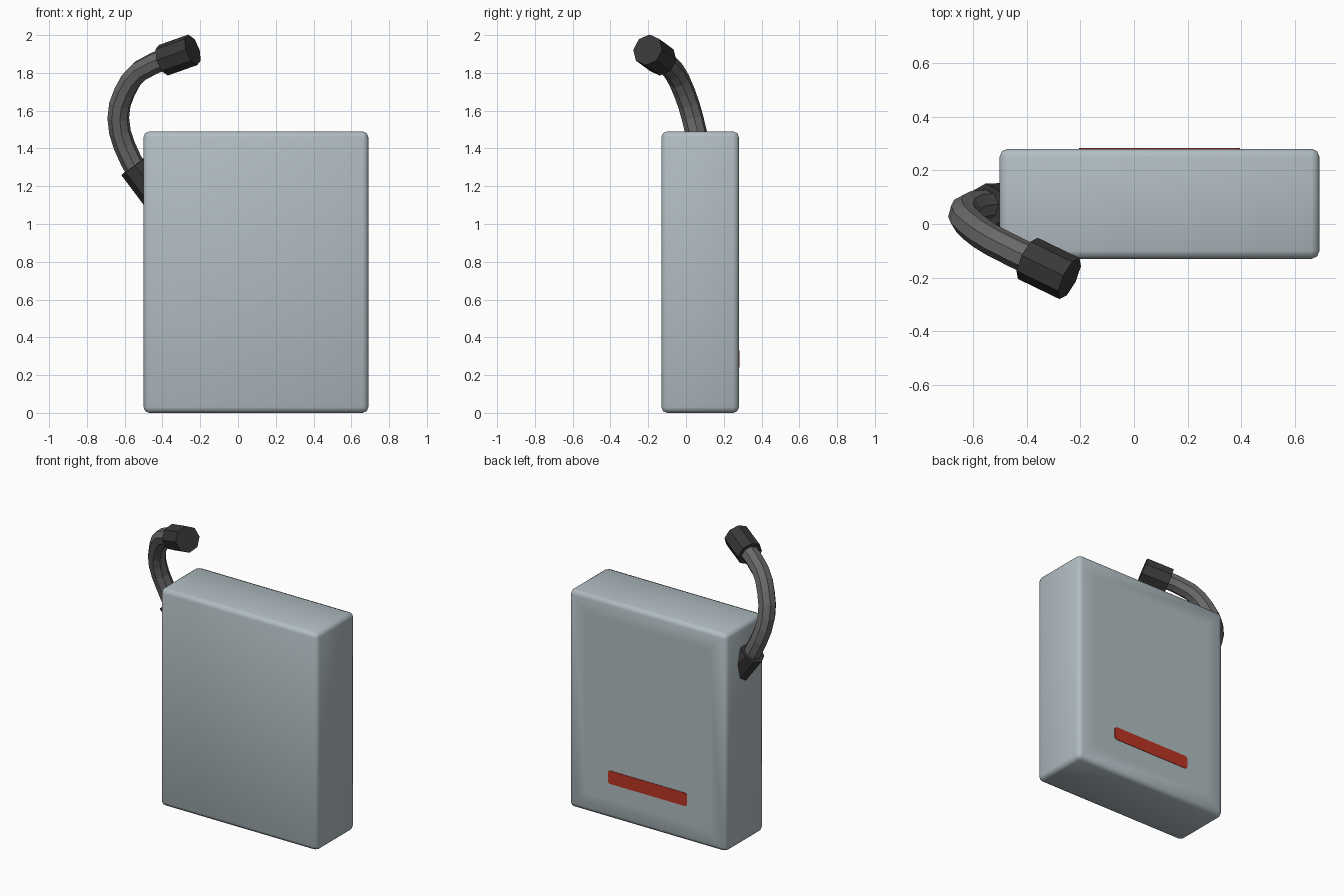
import bpy
import bmesh
from mathutils import Vector

cube = bpy.data.objects.get("Cube")
if cube:
    bpy.data.objects.remove(cube, do_unlink=True)


def material(name, rgb):
    mat = bpy.data.materials.new(name)
    mat.use_nodes = True
    mat.diffuse_color = (*rgb, 1)
    mat.node_tree.nodes["Principled BSDF"].inputs["Base Color"].default_value = (*rgb, 1)
    return mat


body_grey = material("pale blue grey", (0.44, 0.51, 0.54))
hose_grey = material("hose grey", (0.14, 0.14, 0.14))
cap_black = material("cap black", (0.04, 0.04, 0.04))
stripe_red = material("stripe red", (0.5, 0.035, 0.018))


def add_mesh(name, bm, mat, smooth=False):
    mesh = bpy.data.meshes.new(name)
    bmesh.ops.recalc_face_normals(bm, faces=bm.faces[:])
    for face in bm.faces:
        face.smooth = smooth
    bm.to_mesh(mesh)
    bm.free()
    mesh.materials.append(mat)
    obj = bpy.data.objects.new(name, mesh)
    bpy.context.collection.objects.link(obj)
    return obj


def box(low, high):
    bm = bmesh.new()
    bmesh.ops.create_cube(bm, size=1)
    low, high = Vector(low), Vector(high)
    bmesh.ops.scale(bm, vec=high - low, verts=bm.verts)
    bmesh.ops.translate(bm, vec=(low + high) / 2, verts=bm.verts)
    return bm


def collar(name, start, end, radius):
    """Eight-sided sleeve between two points."""
    start, end = Vector(start), Vector(end)
    axis = end - start
    bm = bmesh.new()
    bmesh.ops.create_cone(bm, cap_ends=True, segments=8, radius1=radius,
                          radius2=radius, depth=axis.length)
    bm.transform(axis.to_track_quat("Z", "Y").to_matrix().to_4x4())
    bmesh.ops.translate(bm, vec=(start + end) / 2, verts=bm.verts)
    return add_mesh(name, bm, cap_black)


# Softly rounded tank with a framed back panel
bm = box((-0.5, -0.13, 0), (0.69, 0.28, 1.49))
bmesh.ops.bevel(bm, geom=bm.edges[:], offset=0.03, segments=2,
                profile=0.5, affect="EDGES")
bm.normal_update()
back = max(bm.faces, key=lambda f: f.normal.y * f.calc_area())
bmesh.ops.inset_region(bm, faces=[back], thickness=0.14, depth=0)
add_mesh("tank_body", bm, body_grey, smooth=True)

# Thin red stripe low on the back, with softened ends
bm = box((-0.205, 0.277, 0.24), (0.395, 0.283, 0.33))
ends = [e for e in bm.edges if abs(e.verts[0].co.y - e.verts[1].co.y) > 0.001]
bmesh.ops.bevel(bm, geom=ends, offset=0.012, segments=1, affect="EDGES")
add_mesh("back_stripe", bm, stripe_red)

# Faceted hose swept along a curve
path = [(-0.53, 0.07, 1.27), (-0.60, 0.065, 1.41), (-0.634, 0.035, 1.56),
        (-0.60, -0.01, 1.70), (-0.52, -0.065, 1.81), (-0.35, -0.148, 1.885)]
curve = bpy.data.curves.new("hose", "CURVE")
curve.dimensions = "3D"
curve.bevel_depth = 0.058
curve.bevel_resolution = 2
curve.resolution_u = 2
curve.use_fill_caps = True
spline = curve.splines.new("BEZIER")
spline.bezier_points.add(len(path) - 1)
for point, co in zip(spline.bezier_points, path):
    point.co = co
    point.handle_left_type = point.handle_right_type = "AUTO"
spline.use_smooth = False
curve.materials.append(hose_grey)
hose = bpy.data.objects.new("hose", curve)
bpy.context.collection.objects.link(hose)
bpy.ops.object.select_all(action="DESELECT")
hose.select_set(True)
bpy.context.view_layer.objects.active = hose
bpy.ops.object.convert(target="MESH")

# Collar at the tank and nozzle at the free end
collar("hose_collar", (-0.43, 0.07, 1.15), (-0.55, 0.065, 1.31), 0.085)
collar("hose_nozzle", (-0.395, -0.128, 1.867), (-0.24, -0.203, 1.922), 0.085)
